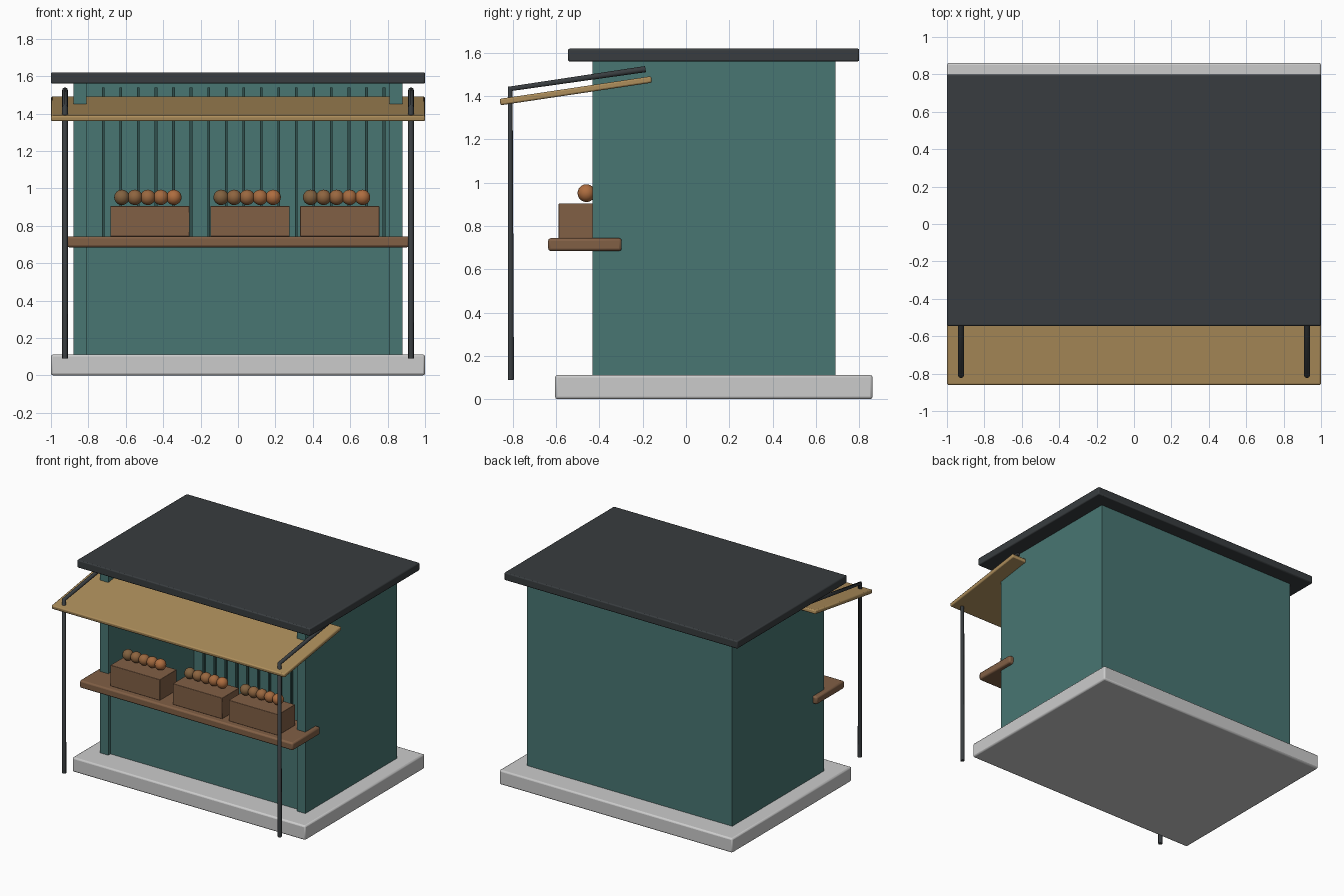
import bpy
from math import radians

if "Cube" in bpy.data.objects:
    bpy.data.objects.remove(bpy.data.objects["Cube"])


def material(name, rgb):
    m = bpy.data.materials.new(name)
    m.diffuse_color = (*rgb, 1)
    m.use_nodes = True
    m.node_tree.nodes["Principled BSDF"].inputs["Base Color"].default_value = m.diffuse_color
    return m


TEAL = material("teal_paint", (0.065, 0.18, 0.17))
DARK_TEAL = material("dark_teal", (0.03, 0.08, 0.075))
DARK = material("dark_metal", (0.04, 0.046, 0.05))
WOOD = material("brown_wood", (0.22, 0.115, 0.06))
CANVAS = material("tan_canvas", (0.42, 0.27, 0.105))


def box(name, x, y, z, mat=None, bevel=0.0, tilt=0.0):
    """Box from (min, max) ranges, optionally bevelled and tilted about x."""
    bpy.ops.mesh.primitive_cube_add(size=1, location=[sum(r) / 2 for r in (x, y, z)])
    o = bpy.context.object
    o.name = name
    o.scale = [r[1] - r[0] for r in (x, y, z)]
    bpy.ops.object.transform_apply(location=False, rotation=False, scale=True)
    o.rotation_euler.x = tilt
    if mat:
        o.data.materials.append(mat)
    if bevel:
        b = o.modifiers.new("bevel", 'BEVEL')
        b.width, b.segments = bevel, 2
        bpy.ops.object.shade_smooth_by_angle(angle=radians(30))
    return o


def tube(name, points, radius, mat):
    """Round bar along a polyline."""
    c = bpy.data.curves.new(name, 'CURVE')
    c.dimensions = '3D'
    c.bevel_depth, c.bevel_resolution, c.use_fill_caps = radius, 3, True
    s = c.splines.new('POLY')
    s.points.add(len(points) - 1)
    for p, co in zip(s.points, points):
        p.co = (*co, 1)
    c.materials.append(mat)
    o = bpy.data.objects.new(name, c)
    bpy.context.collection.objects.link(o)


# Slab and roof
box("base_slab", (-1, 1), (-0.605, 0.862), (0, 0.112), None, 0.012)
box("roof", (-1, 1), (-0.545, 0.8), (1.56, 1.62), DARK, 0.008)

# Hollow shell, open at the upper front
for side, a, b in (("left", -0.88, -0.81), ("right", 0.81, 0.88)):
    box(side + "_wall", (a, b), (-0.432, 0.69), (0.11, 1.562), TEAL)
box("back_wall", (-0.81, 0.81), (0.62, 0.69), (0.11, 1.562), TEAL)
box("front_panel", (-0.81, 0.81), (-0.405, -0.335), (0.11, 0.69), TEAL)

# Vertical battens on the inside of the back wall
for i in range(17):
    x = -0.72 + i * 0.0938
    box(f"back_batten_{i}", (x - 0.007, x + 0.007), (0.602, 0.625), (0.11, 1.54), DARK_TEAL)

# Serving counter
box("counter", (-0.915, 0.915), (-0.637, -0.297), (0.685, 0.744), WOOD, 0.012)

# Crates, each with a row of fruit
fruit_mats = [material(f"fruit_{i}", (0.22 + 0.05 * i, 0.12 + 0.008 * i, 0.05)) for i in range(5)]
for n, (cx, fx) in enumerate(((-0.471, -0.482), (0.064, 0.049), (0.544, 0.527))):
    box(f"crate_{n}", (cx - 0.212, cx + 0.212), (-0.588, -0.38), (0.743, 0.905), WOOD, 0.003)
    for i in range(5):
        bpy.ops.mesh.primitive_uv_sphere_add(segments=20, ring_count=12, radius=0.041,
                                             location=(fx + (i - 2) * 0.0695, -0.46, 0.952))
        f = bpy.context.object
        f.name = f"fruit_{n}_{i}"
        f.data.materials.append(fruit_mats[i])
        bpy.ops.object.shade_smooth()

# Tilted awning with bent metal supports
box("awning", (-1, 1), (-0.863, -0.155), (1.41, 1.44), CANVAS, 0.008, radians(8.5))
for side, x in (("left", -0.925), ("right", 0.925)):
    tube(side + "_awning_support",
         [(x, -0.187, 1.525), (x, -0.812, 1.434), (x, -0.809, 0.09)], 0.015, DARK)
